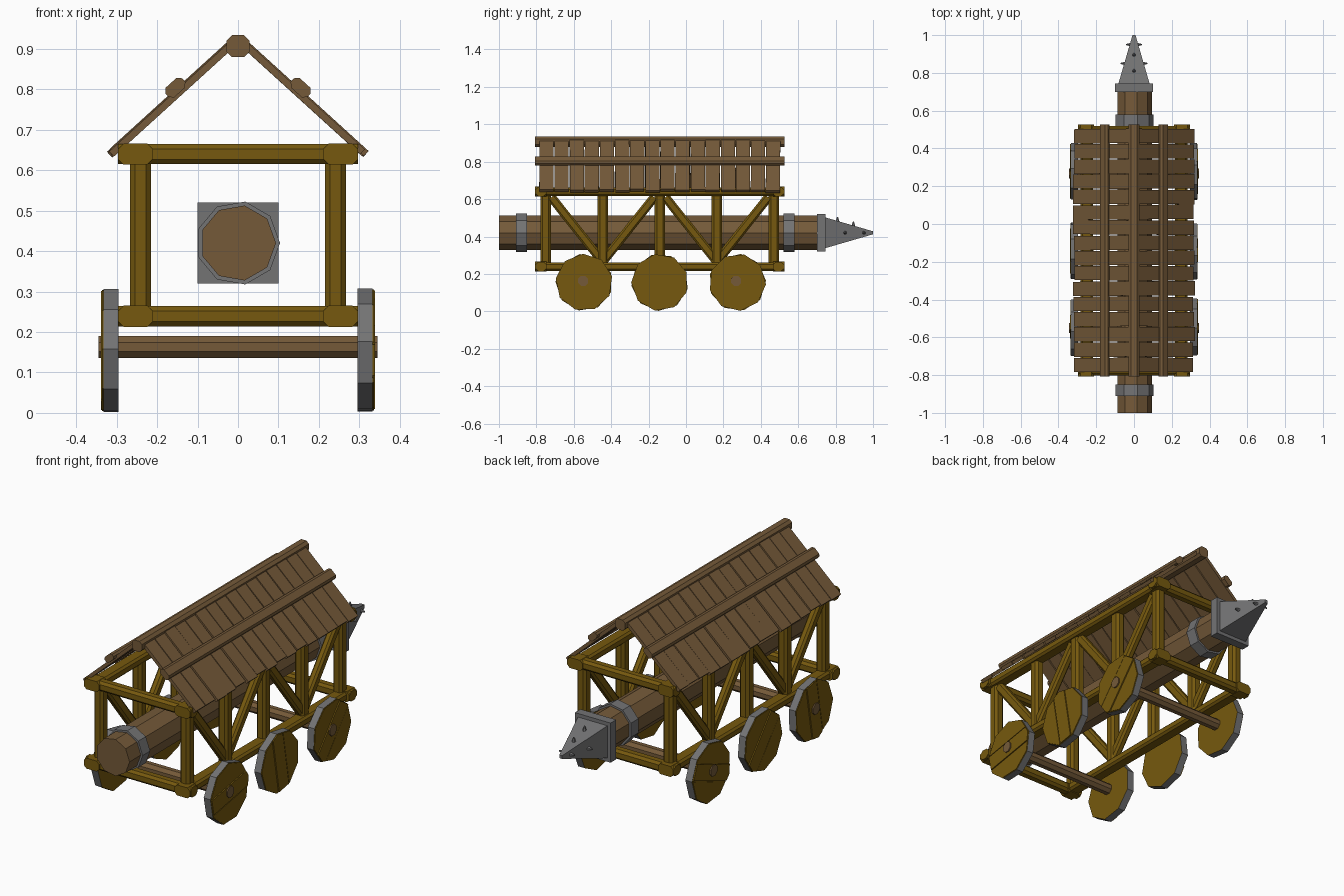
import bpy, bmesh, math, random
from mathutils import Vector, Matrix

if "Cube" in bpy.data.objects:
    bpy.data.objects.remove(bpy.data.objects["Cube"])

random.seed(4)


def srgb(*c):
    return tuple(((v / 255 + 0.055) / 1.055) ** 2.4 for v in c) + (1.0,)


def material(name, *c):
    m = bpy.data.materials.new(name)
    m.diffuse_color = srgb(*c)
    m.use_nodes = True
    m.node_tree.nodes["Principled BSDF"].inputs["Base Color"].default_value = m.diffuse_color
    return m


OAK = material("ochre timber", 118, 89, 14)
BROWN = material("brown wood", 117, 90, 57)
IRON = material("grey iron", 115, 115, 116)


def finish(name, bm, *mats):
    bmesh.ops.recalc_face_normals(bm, faces=bm.faces)
    me = bpy.data.meshes.new(name)
    bm.to_mesh(me)
    bm.free()
    for m in mats:
        me.materials.append(m)
    ob = bpy.data.objects.new(name, me)
    bpy.context.collection.objects.link(ob)
    return ob


def loft(bm, lower, upper):
    """Closed solid between two matching rings of points."""
    a = [bm.verts.new(p) for p in lower]
    b = [bm.verts.new(p) for p in upper]
    n = len(a)
    bm.faces.new(a)
    bm.faces.new(b)
    for i in range(n):
        bm.faces.new((a[i], a[(i + 1) % n], b[(i + 1) % n], b[i]))


def beam(name, p, q, side, w, h, mat, c=0.0):
    """Straight beam from p to q; w along side, h across, chamfer c."""
    p, q, s = Vector(p), Vector(q), Vector(side).normalized()
    t = (q - p).normalized().cross(s)
    w, h = w / 2, h / 2
    if c:
        prof = [(w, c - h), (w, h - c), (w - c, h), (c - w, h),
                (-w, h - c), (-w, c - h), (c - w, -h), (w - c, -h)]
    else:
        prof = [(w, -h), (w, h), (-w, h), (-w, -h)]
    off = [s * a + t * b for a, b in prof]
    bm = bmesh.new()
    loft(bm, [p + o for o in off], [q + o for o in off])
    return finish(name, bm, mat)


def prism(bm, axis, centre, a0, a1, r, n, phase):
    """n-sided prism along x or y from a0 to a1."""
    rings = []
    for a in (a0, a1):
        ring = []
        for i in range(n):
            t = phase + math.tau * i / n
            u, v = centre[0] + r * math.cos(t), centre[1] + r * math.sin(t)
            ring.append((a, u, v) if axis == "x" else (u, a, v))
        rings.append(ring)
    loft(bm, *rings)


def round_bar(name, axis, centre, a0, a1, r, n, mat, phase=0.0):
    bm = bmesh.new()
    prism(bm, axis, centre, a0, a1, r, n, phase)
    return finish(name, bm, mat)


Y0, Y1 = -0.808, 0.526              # ends of the timber frame
POSTS = [-0.75, -0.445, -0.14, 0.165, 0.47]
X = (1, 0, 0)

# Side frames: rails, corner blocks, posts and W-shaped braces
for s, tag in ((1, "right"), (-1, "left")):
    for z, lev in ((0.239, "lower"), (0.64, "upper")):
        beam(f"{lev}_rail_{tag}", (s * 0.25, Y0 + 0.02, z), (s * 0.25, Y1 - 0.02, z),
             X, 0.066, 0.044, OAK, 0.01)
        for y, end in ((Y0, "front"), (Y1 - 0.062, "back")):
            beam(f"{lev}_corner_{end}_{tag}", (s * 0.2535, y, z),
                 (s * 0.2535, y + 0.062, z), X, 0.086, 0.053, OAK, 0.014)
    for y in POSTS:
        beam(f"post_{tag}", (s * 0.241, y, 0.25), (s * 0.241, y, 0.63),
             X, 0.052, 0.056, OAK, 0.012)
    for i in range(4):
        za, zb = (0.61, 0.265) if i % 2 == 0 else (0.265, 0.61)
        inset = 0.03
        beam(f"brace_{tag}", (s * 0.241, POSTS[i] + inset * (i % 2 == 0), za),
             (s * 0.241, POSTS[i + 1] - inset * (i % 2), zb), X, 0.04, 0.048, OAK, 0.01)

# Cross beams at both ends
for z, lev in ((0.239, "lower"), (0.64, "upper")):
    for y, end in ((-0.775, "front"), (0.494, "back")):
        beam(f"{lev}_cross_beam_{end}", (-0.297, y, z), (0.297, y, z),
             (0, 1, 0), 0.052, 0.05, OAK, 0.012)

# Roof: ridge beam, planks on both slopes and a batten across each slope
beam("ridge_beam", (0, Y0, 0.907), (0, Y1, 0.907), X, 0.056, 0.054, BROWN, 0.013)
slope = math.atan2(0.27, 0.297)
N = 16
pitch = 1.293 / N
for s, tag in ((1, "right"), (-1, "left")):
    down = Vector((s * math.cos(slope), 0, -math.sin(slope)))
    out = Vector((s * math.sin(slope), 0, math.cos(slope)))
    top = Vector((s * 0.012, 0, 0.917))
    for i in range(N):
        y = -0.786 + pitch * (i + 0.5)
        lift = out * random.uniform(-0.003, 0.0015)
        a = top + lift + Vector((0, y, 0))
        b = a + down * (0.407 + random.uniform(-0.007, 0.007))
        b.y += random.uniform(-0.003, 0.003)
        beam(f"roof_plank_{tag}", a, b, (0, 1, 0), pitch - 0.005, 0.017, BROWN)
    c = Vector((s * 0.155, 0, 0.804))
    beam(f"roof_batten_{tag}", c + Vector((0, Y0, 0)), c + Vector((0, Y1, 0)),
         down, 0.056, 0.032, BROWN, 0.01)

# Ram: log, two iron collars, square flange and pointed head
MID = (0, 0.42)
round_bar("ram_log", "y", MID, -1.0, 0.71, 0.094, 9, BROWN)
round_bar("ram_collar_front", "y", MID, -0.91, -0.85, 0.104, 9, IRON)
round_bar("ram_collar_back", "y", MID, 0.52, 0.58, 0.104, 9, IRON)
beam("ram_flange", (0, 0.70, 0.42), (0, 0.745, 0.42), X, 0.2, 0.2, IRON)


def square(r, y):
    return [(-r, y, 0.42 - r), (r, y, 0.42 - r), (r, y, 0.42 + r), (-r, y, 0.42 + r)]


bm = bmesh.new()
loft(bm, square(0.082, 0.745), square(0.008, 1.0))
finish("ram_head", bm, IRON)


# Small studs on the top and both sides of the head
def stud(y, d):
    d = Vector(d)
    r = 0.082 - 0.074 * (y - 0.745) / 0.255
    m = (Matrix.Translation(Vector((0, y, 0.42)) + d * (r + 0.006))
         @ d.to_track_quat("Z", "Y").to_matrix().to_4x4())
    bm = bmesh.new()
    bmesh.ops.create_cone(bm, cap_ends=True, segments=6, radius1=0.012,
                          radius2=0.003, depth=0.03, matrix=m)
    finish("head_stud", bm, IRON)


for y in (0.81, 0.895):
    stud(y, (0, 0, 1))
for y in (0.85, 0.95):
    stud(y, (1, 0, 0))
    stud(y, (-1, 0, 0))


# Wheels: iron tread, timber faces and three planks on the outside
def wheel(s, tag, y, phase, plank):
    z, r = 0.155, 0.153
    bm = bmesh.new()
    prism(bm, "x", (y, z), s * 0.296, s * 0.333, r, 9, phase)
    bm.normal_update()
    for f in bm.faces:
        f.material_index = 1 if abs(f.normal.x) > 0.9 else 0
    finish(f"wheel_{tag}", bm, IRON, OAK)
    n = Vector((0, -math.sin(plank), math.cos(plank)))
    for lo, hi, x in ((-0.2, -0.045, 0.336), (-0.039, 0.039, 0.339), (0.045, 0.2, 0.336)):
        bm = bmesh.new()
        prism(bm, "x", (y, z), s * 0.325, s * x, r - 0.003, 9, phase)
        for d, side in ((lo, -1), (hi, 1)):
            cut = bmesh.ops.bisect_plane(
                bm, geom=bm.verts[:] + bm.edges[:] + bm.faces[:],
                plane_co=Vector((0, y, z)) + n * d, plane_no=n * side, clear_outer=True)
            edges = [e for e in cut["geom_cut"] if isinstance(e, bmesh.types.BMEdge)]
            if edges:
                bmesh.ops.holes_fill(bm, edges=edges)
        finish(f"wheel_plank_{tag}", bm, OAK)


WHEELS = [(-0.545, 12, 10, 80), (-0.14, 20, 100, 130), (0.275, -4, 50, 20)]
for y, phase, pr, pl in WHEELS:
    wheel(1, "right", y, math.radians(phase), math.radians(pr))
    wheel(-1, "left", y, math.radians(phase + 7), math.radians(pl))

# Axles through the front and back wheel pairs
for y in (-0.55, 0.268):
    round_bar("axle", "x", (y, 0.163), -0.345, 0.345, 0.029, 8, BROWN, math.pi / 8)
